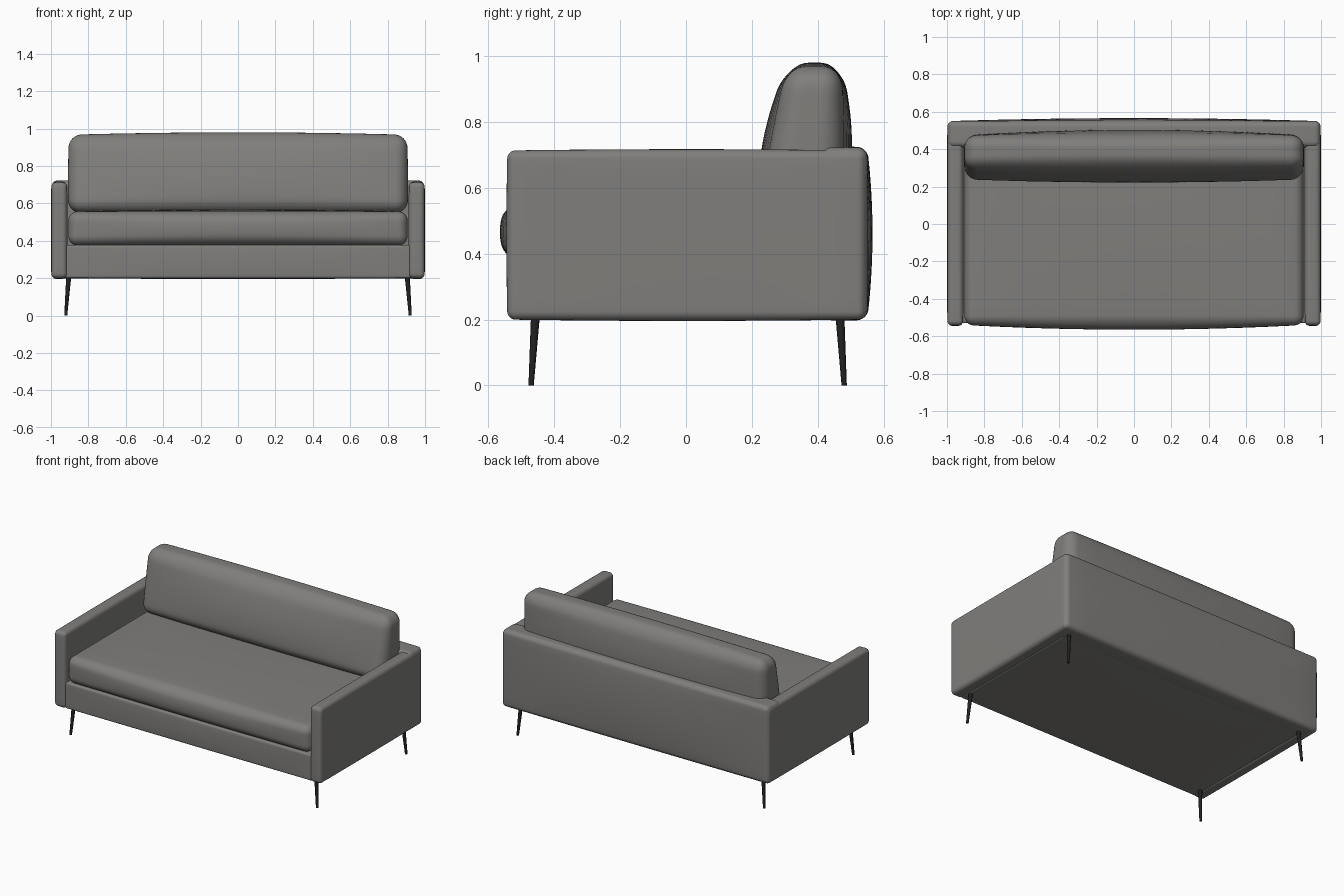
import bpy, bmesh
from mathutils import Vector, Matrix

if "Cube" in bpy.data.objects:
    bpy.data.objects.remove(bpy.data.objects["Cube"])


def make_material(name, color):
    m = bpy.data.materials.new(name)
    m.diffuse_color = (*color, 1)
    m.use_nodes = True
    m.node_tree.nodes["Principled BSDF"].inputs["Base Color"].default_value = m.diffuse_color
    return m


fabric = make_material("grey fabric", (0.215, 0.21, 0.2))
metal = make_material("black metal", (0.015, 0.015, 0.015))


def finish(bm, name, mat, smooth=True):
    bmesh.ops.recalc_face_normals(bm, faces=bm.faces)
    for f in bm.faces:
        f.smooth = smooth
    me = bpy.data.meshes.new(name)
    bm.to_mesh(me)
    bm.free()
    me.materials.append(mat)
    ob = bpy.data.objects.new(name, me)
    bpy.context.collection.objects.link(ob)
    return ob


def soft_box(name, lo, hi, r, bulge=(0, 0, 0), warp=None):
    """Rounded box between two corners, with puffed-out sides."""
    lo, hi = Vector(lo), Vector(hi)
    c, h = (lo + hi) / 2, (hi - lo) / 2
    bm = bmesh.new()
    bmesh.ops.create_cube(bm, size=2)
    bmesh.ops.subdivide_edges(bm, edges=bm.edges[:], cuts=19, use_grid_fill=True)
    k = 0.6  # share of the grid used for the flat middle
    for v in bm.verts:
        p, inner = Vector(), Vector()
        for i in range(3):
            u, s = abs(v.co[i]), (1 if v.co[i] > 0 else -1)
            flat = h[i] - r
            p[i] = s * (u / k * flat if u < k else flat + (u - k) / (1 - k) * r)
            inner[i] = max(-flat, min(flat, p[i]))
        p = inner + (p - inner).normalized() * r
        q = [max(-1, min(1, p[i] / h[i])) for i in range(3)]
        for i in range(3):
            a, b = (i + 1) % 3, (i + 2) % 3
            p[i] += bulge[i] * q[i] * (1 - q[a] ** 2) * (1 - q[b] ** 2)
        v.co = p + c
        if warp:
            v.co = warp(v.co)
    return finish(bm, name, fabric)


# base frame
soft_box("base", (-0.925, -0.53, 0.2), (0.925, 0.45, 0.377), 0.012, (0, 0.005, 0.004))

# arms
for side, s in (("left", -1), ("right", 1)):
    x0, x1 = sorted((s * 0.913, s * 0.998))
    soft_box(side + "_arm", (x0, -0.542, 0.2), (x1, 0.545, 0.713), 0.025, (0.002, 0.003, 0.004))

# back panel behind the cushion
soft_box("back_panel", (-0.996, 0.41, 0.2), (0.996, 0.55, 0.722), 0.03, (0, 0.016, 0.003))

# seat cushion
soft_box("seat_cushion", (-0.907, -0.54, 0.375), (0.907, 0.43, 0.557), 0.05, (0, 0.025, 0.012))


# back cushion: narrower and leaning back toward the top
def lean(p):
    t = p.z - 0.76
    return Vector((p.x * (1 - 0.02 * max(t, 0)),
                   0.37 + (p.y - 0.37) * (1 - 0.9 * t) + 0.09 * t, p.z))


soft_box("back_cushion", (-0.909, 0.265, 0.55), (0.909, 0.475, 0.967), 0.07,
         (0, 0.028, 0.013), lean)

# tapered splayed legs
for name, y_top, y_foot in (("front", -0.457, -0.47), ("back", 0.467, 0.48)):
    for side, s in (("left", -1), ("right", 1)):
        bm = bmesh.new()
        bmesh.ops.create_cone(bm, cap_ends=True, segments=16, radius1=0.008,
                              radius2=0.0135, depth=0.21,
                              matrix=Matrix.Translation((0, 0, 0.105)))
        for v in bm.verts:
            t = v.co.z / 0.21
            v.co.x += s * (0.921 - 0.016 * t)
            v.co.y += y_foot + (y_top - y_foot) * t
        leg = finish(bm, f"{name}_{side}_leg", metal, False)
        for f in leg.data.polygons:
            f.use_smooth = len(f.vertices) == 4
